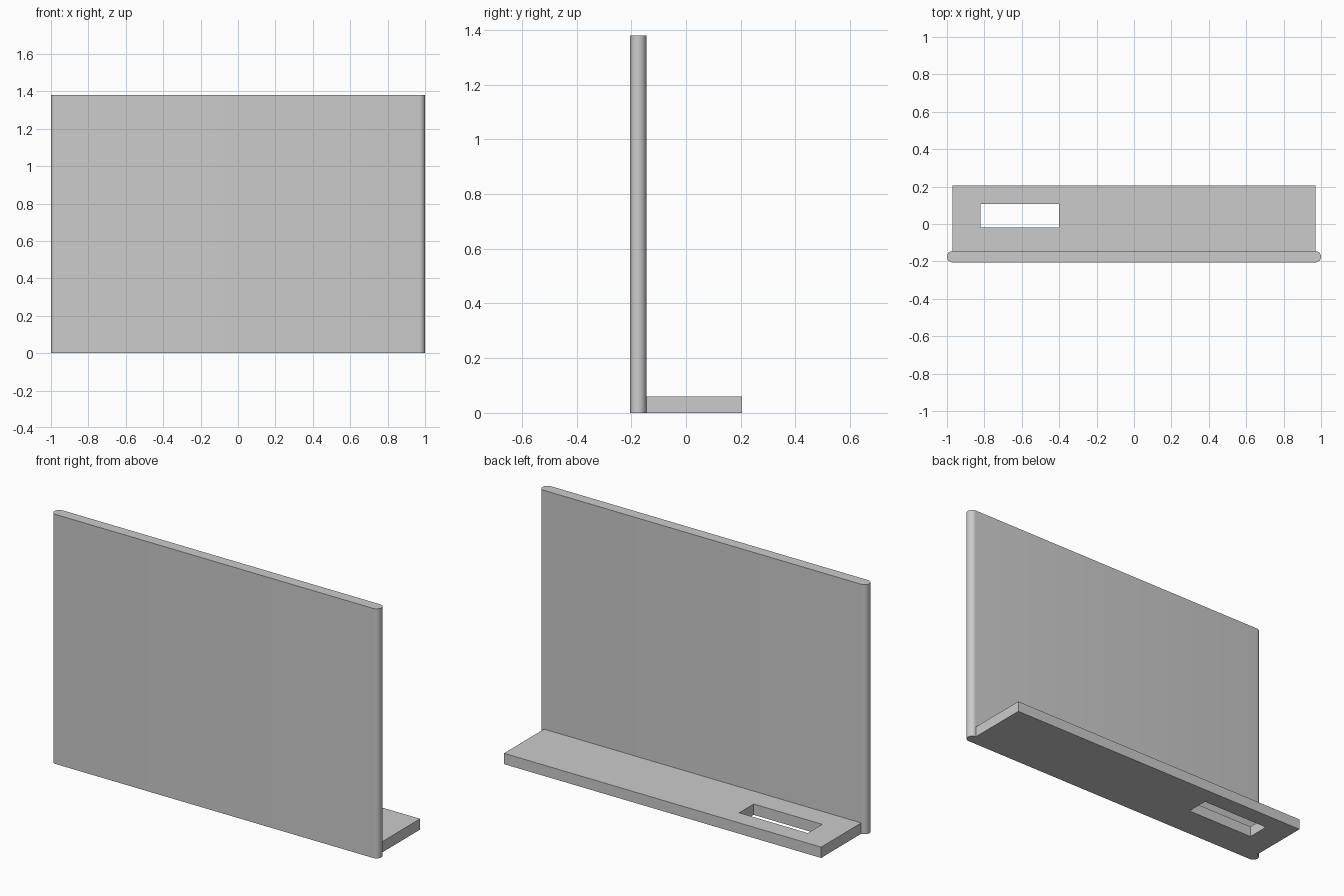
import bpy, bmesh
from math import pi, sin, cos

cube = bpy.data.objects.get("Cube")
if cube:
    bpy.data.objects.remove(cube, do_unlink=True)

grey = bpy.data.materials.new("light_grey")
grey.use_nodes = True
colour = (0.6, 0.6, 0.6, 1)
grey.diffuse_color = colour
grey.node_tree.nodes["Principled BSDF"].inputs["Base Color"].default_value = colour


def extrude_up(name, bm, height):
    """Raise the flat faces in bm into a solid and add it to the scene."""
    flat = bm.faces[:]
    top = bmesh.ops.extrude_face_region(bm, geom=flat, use_keep_orig=True)["geom"]
    verts = [g for g in top if isinstance(g, bmesh.types.BMVert)]
    bmesh.ops.translate(bm, verts=verts, vec=(0, 0, height))
    bmesh.ops.recalc_face_normals(bm, faces=bm.faces)
    mesh = bpy.data.meshes.new(name)
    bm.to_mesh(mesh)
    bm.free()
    mesh.materials.append(grey)
    obj = bpy.data.objects.new(name, mesh)
    bpy.context.collection.objects.link(obj)
    return obj


# Upright panel with half-round side edges
thickness, height, base_height = 0.06, 1.38, 0.06
front, back = -0.205, 0.205
radius = thickness / 2
steps = 16
bm = bmesh.new()
outline = []
for side in (1, -1):
    for i in range(steps + 1):
        a = -pi / 2 + pi * i / steps
        outline.append(bm.verts.new((side * (1 - radius + radius * cos(a)),
                                     front + radius + side * radius * sin(a), 0)))
bm.faces.new(outline)
panel = extrude_up("upright_panel", bm, height)

# Base shelf: a grid of cells with the slot cell left open
xs = (-0.97, -0.82, -0.40, 0.97)
ys = (front + thickness, -0.02, 0.107, back)
bm = bmesh.new()
grid = [[bm.verts.new((x, y, 0)) for y in ys] for x in xs]
for i in range(3):
    for j in range(3):
        if (i, j) != (1, 1):
            bm.faces.new((grid[i][j], grid[i + 1][j], grid[i + 1][j + 1], grid[i][j + 1]))
extrude_up("base_shelf", bm, base_height)

# Smooth the rounded edges only
bpy.ops.object.select_all(action="DESELECT")
panel.select_set(True)
bpy.context.view_layer.objects.active = panel
bpy.ops.object.shade_smooth_by_angle(angle=pi / 6)
